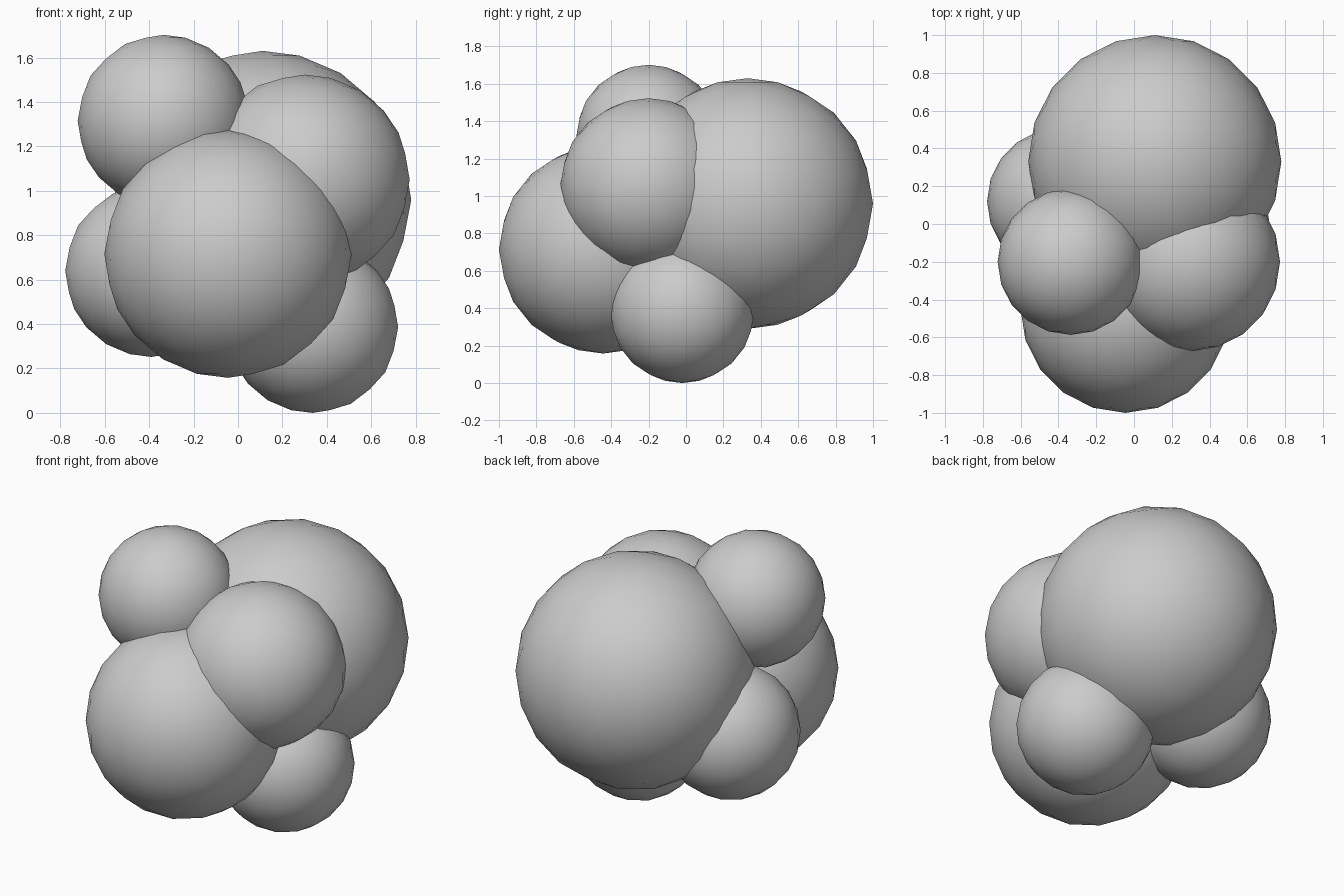
import bpy

if "Cube" in bpy.data.objects:
    bpy.data.objects.remove(bpy.data.objects["Cube"])

# Cluster of overlapping faceted balls: name, centre, radius
BALLS = [
    ("back_ball", (0.11, 0.33, 0.96), 0.67),
    ("front_ball", (-0.045, -0.443, 0.715), 0.557),
    ("upper_left_ball", (-0.335, -0.20, 1.315), 0.387),
    ("right_ball", (0.30, -0.20, 1.05), 0.473),
    ("lower_right_ball", (0.335, -0.02, 0.386), 0.386),
    ("left_ball", (-0.39, 0.12, 0.64), 0.388),
]


def add_ball(name, centre, radius):
    bpy.ops.mesh.primitive_ico_sphere_add(
        subdivisions=3, radius=radius, location=centre)
    ball = bpy.context.object
    ball.name = name
    bpy.ops.object.shade_smooth()
    return ball


for spec in BALLS:
    add_ball(*spec)
